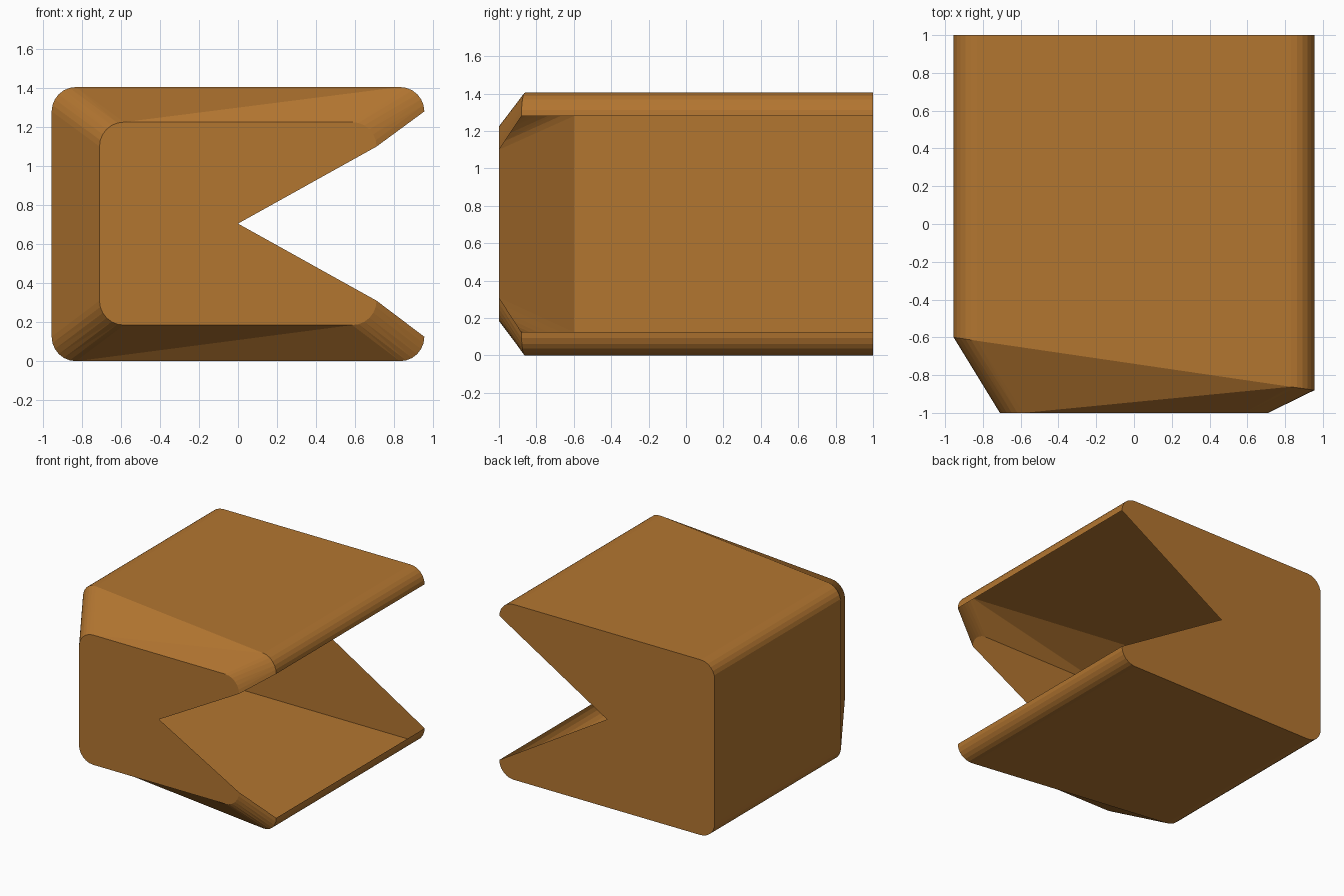
import bpy, bmesh, math

if "Cube" in bpy.data.objects:
    bpy.data.objects.remove(bpy.data.objects["Cube"])

R, SEG, MID = 0.125, 6, 0.705


def c_profile(hx, z0, z1, front):
    """Open rounded outline: upper right corner, over the left side, to lower right."""
    corners = [(hx - R, z1 - R, 0), (-hx + R, z1 - R, 90),
               (-hx + R, z0 + R, 180), (hx - R, z0 + R, 270)]
    pts = []
    for cx, cz, start in corners:
        for i in range(SEG + 1):
            a = math.radians(start + 90 * i / SEG)
            x, z = cx + R * math.cos(a), cz + R * math.sin(a)
            pts.append((x, front(x), z))
    return pts


bm = bmesh.new()


def ring(pts):
    return [bm.verts.new(p) for p in pts]


# three outlines: small front face, slanted shoulder, back
nose = ring(c_profile(0.71, 0.185, 1.225, lambda x: -1.0))
shoulder = ring(c_profile(0.955, 0.0, 1.405, lambda x: -0.74 - 0.1466 * x))
back = ring(c_profile(0.955, 0.0, 1.405, lambda x: 1.0))

for i in range(len(nose) - 1):
    # sloping front border, split along one diagonal
    bm.faces.new((shoulder[i], shoulder[i + 1], nose[i + 1]))
    bm.faces.new((shoulder[i], nose[i + 1], nose[i]))
    # long outer wall
    bm.faces.new((back[i], back[i + 1], shoulder[i + 1], shoulder[i]))

# notched end faces; the notch itself stays open to the hollow inside
for loop, y in ((nose, -1.0), (back, 1.0)):
    tip = bm.verts.new((0, y, MID))
    face = bm.faces.new(loop + [tip])
    face.normal_update()
    if face.normal.y * y < 0:
        face.normal_flip()
    bmesh.ops.triangulate(bm, faces=[face])

bmesh.ops.recalc_face_normals(bm, faces=bm.faces)
mesh = bpy.data.meshes.new("notched_shell")
bm.to_mesh(mesh)
bm.free()
shell = bpy.data.objects.new("notched_shell", mesh)
bpy.context.collection.objects.link(shell)

mat = bpy.data.materials.new("brown")
mat.diffuse_color = (0.45, 0.18, 0.03, 1)
mat.use_nodes = True
mat.node_tree.nodes["Principled BSDF"].inputs["Base Color"].default_value = mat.diffuse_color
mesh.materials.append(mat)
